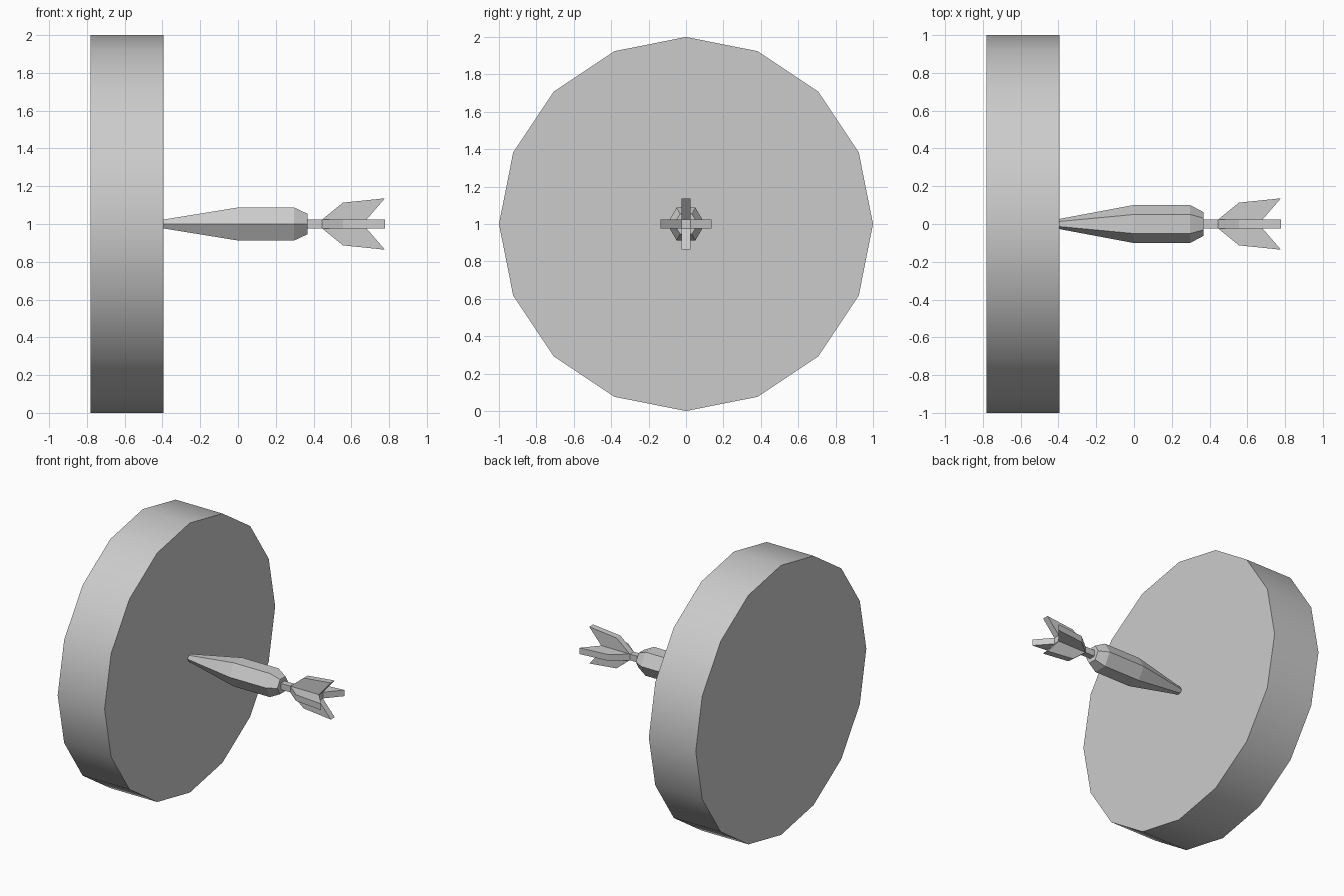
import bpy, bmesh
from math import cos, sin, pi, radians

if "Cube" in bpy.data.objects:
    bpy.data.objects.remove(bpy.data.objects["Cube"])


def finish(name, bm):
    bmesh.ops.recalc_face_normals(bm, faces=bm.faces)
    mesh = bpy.data.meshes.new(name)
    bm.to_mesh(mesh)
    bm.free()
    obj = bpy.data.objects.new(name, mesh)
    bpy.context.collection.objects.link(obj)
    obj.location.z = 1
    return obj


def lathe_x(name, profile, sides, turn=0.0):
    """Closed solid around the x axis from (x, radius) pairs."""
    bm = bmesh.new()
    rings = []
    for x, r in profile:
        angles = [turn + 2 * pi * i / sides for i in range(sides)]
        rings.append([bm.verts.new((x, r * cos(a), r * sin(a))) for a in angles])
    for a, b in zip(rings, rings[1:]):
        for i in range(sides):
            j = (i + 1) % sides
            bm.faces.new((a[i], a[j], b[j], b[i]))
    bm.faces.new(rings[0])
    bm.faces.new(rings[-1])
    return finish(name, bm)


def fin(name, outline, half, angle):
    """Flat plate with an (x, radial) outline, turned about the x axis."""
    bm = bmesh.new()
    face = bm.faces.new([bm.verts.new((x, -half, z)) for x, z in outline])
    ext = bmesh.ops.extrude_face_region(bm, geom=[face])
    verts = [v for v in ext["geom"] if isinstance(v, bmesh.types.BMVert)]
    bmesh.ops.translate(bm, verts=verts, vec=(0, 2 * half, 0))
    obj = finish(name, bm)
    obj.rotation_euler.x = angle
    return obj


# Round target board, smooth rim with flat faces
board = lathe_x("target_board", [(-0.78, 1.0), (-0.395, 1.0)], 16)
bpy.context.view_layer.objects.active = board
board.select_set(True)
bpy.ops.object.shade_smooth_by_angle(angle=radians(30))

# Six-sided dart barrel, tapered to the tip
lathe_x("dart_barrel", [(-0.40, 0.026), (0.0, 0.101), (0.297, 0.101), (0.367, 0.063)], 6)

# Square shaft behind the barrel
H = 0.023
lathe_x("dart_shaft", [(0.36, H * 2 ** 0.5), (0.68, H * 2 ** 0.5)], 4, pi / 4)

# Four swept tail fins
outline = [(0.445, H), (0.555, 0.113), (0.778, 0.136), (0.68, H)]
for k in range(4):
    fin(f"tail_fin_{k + 1}", outline, H, k * pi / 2)
